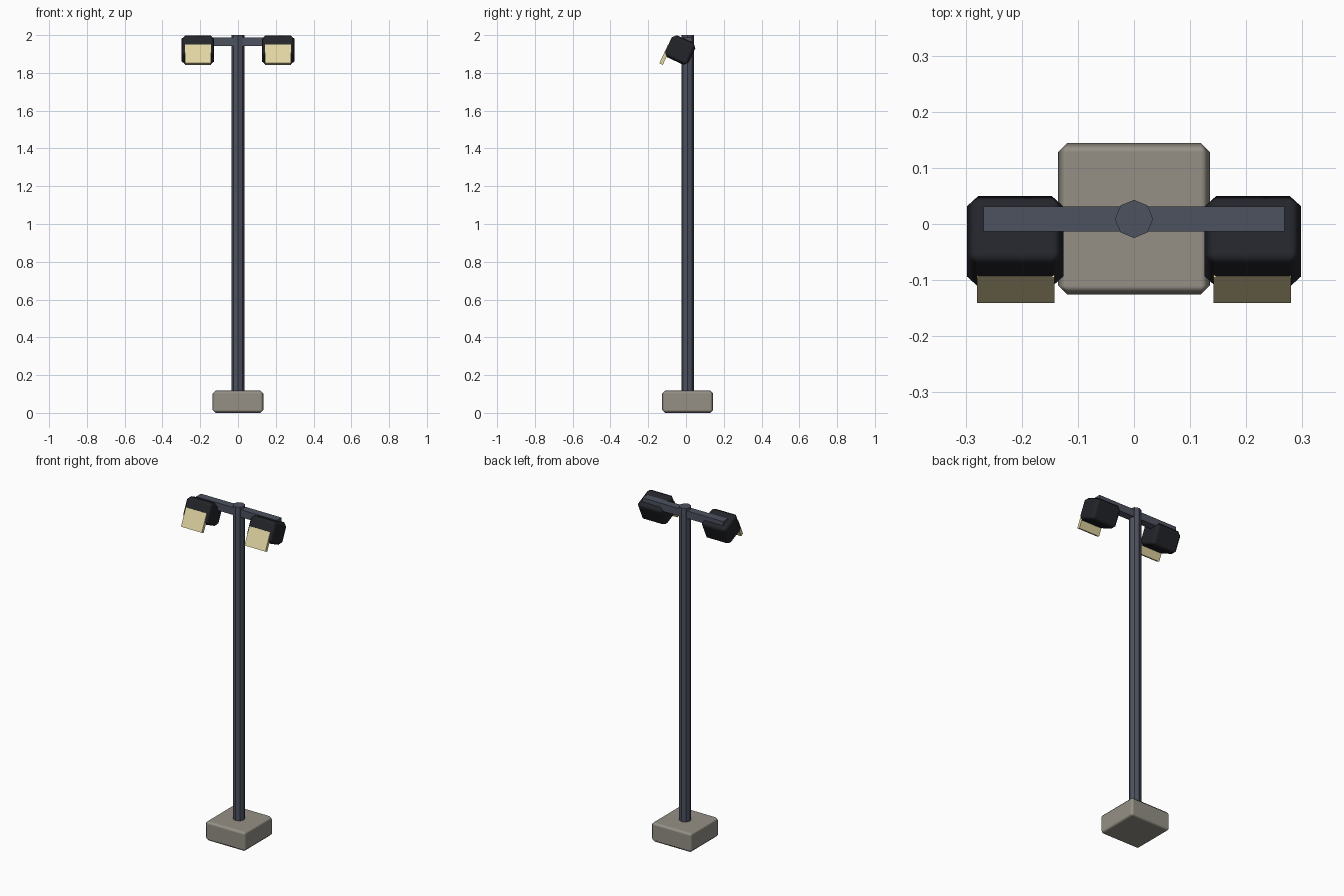
import bpy, math

if "Cube" in bpy.data.objects:
    bpy.data.objects.remove(bpy.data.objects["Cube"])

CY = 0.009                      # post axis in y
TILT = (math.radians(-25), 0, 0)


def material(name, rgb):
    m = bpy.data.materials.new(name)
    m.diffuse_color = (*rgb, 1)
    m.use_nodes = True
    m.node_tree.nodes["Principled BSDF"].inputs["Base Color"].default_value = m.diffuse_color
    return m


CONCRETE = material("concrete", (0.30, 0.28, 0.24))
STEEL = material("painted_steel", (0.075, 0.085, 0.115))
BLACK = material("black_housing", (0.017, 0.018, 0.023))
LENS = material("warm_lens", (0.75, 0.66, 0.36))


def box(name, size, loc, mat, bevel=0, rot=(0, 0, 0)):
    bpy.ops.mesh.primitive_cube_add(size=1, location=loc, rotation=rot)
    ob = bpy.context.object
    ob.name = name
    ob.scale = size
    bpy.ops.object.transform_apply(location=False, rotation=False, scale=True)
    ob.data.materials.append(mat)
    if bevel:
        bpy.ops.object.shade_smooth()
        mod = ob.modifiers.new("chamfer", 'BEVEL')
        mod.width = bevel
        mod.segments = 1
        mod.harden_normals = True
    return ob


# Footing block
box("footing", (0.27, 0.27, 0.118), (0, CY, 0.059), CONCRETE, 0.016)

# Octagonal post
bpy.ops.mesh.primitive_cylinder_add(vertices=8, radius=0.034, depth=1.90,
                                    location=(0, CY, 1.05))
post = bpy.context.object
post.name = "post"
post.data.materials.append(STEEL)

# Crossarm
box("crossarm", (0.536, 0.045, 0.045), (0, CY, 1.964), STEEL)

# Two tilted lamp heads, each with a lens plate on its front
for side, s in (("left", -1), ("right", 1)):
    box(f"{side}_lamp_housing", (0.172, 0.137, 0.127),
        (s * 0.212, -0.031, 1.921), BLACK, 0.02, TILT)
    box(f"{side}_lamp_lens", (0.138, 0.02, 0.109),
        (s * 0.211, -0.109, 1.8965), LENS, 0, TILT)
